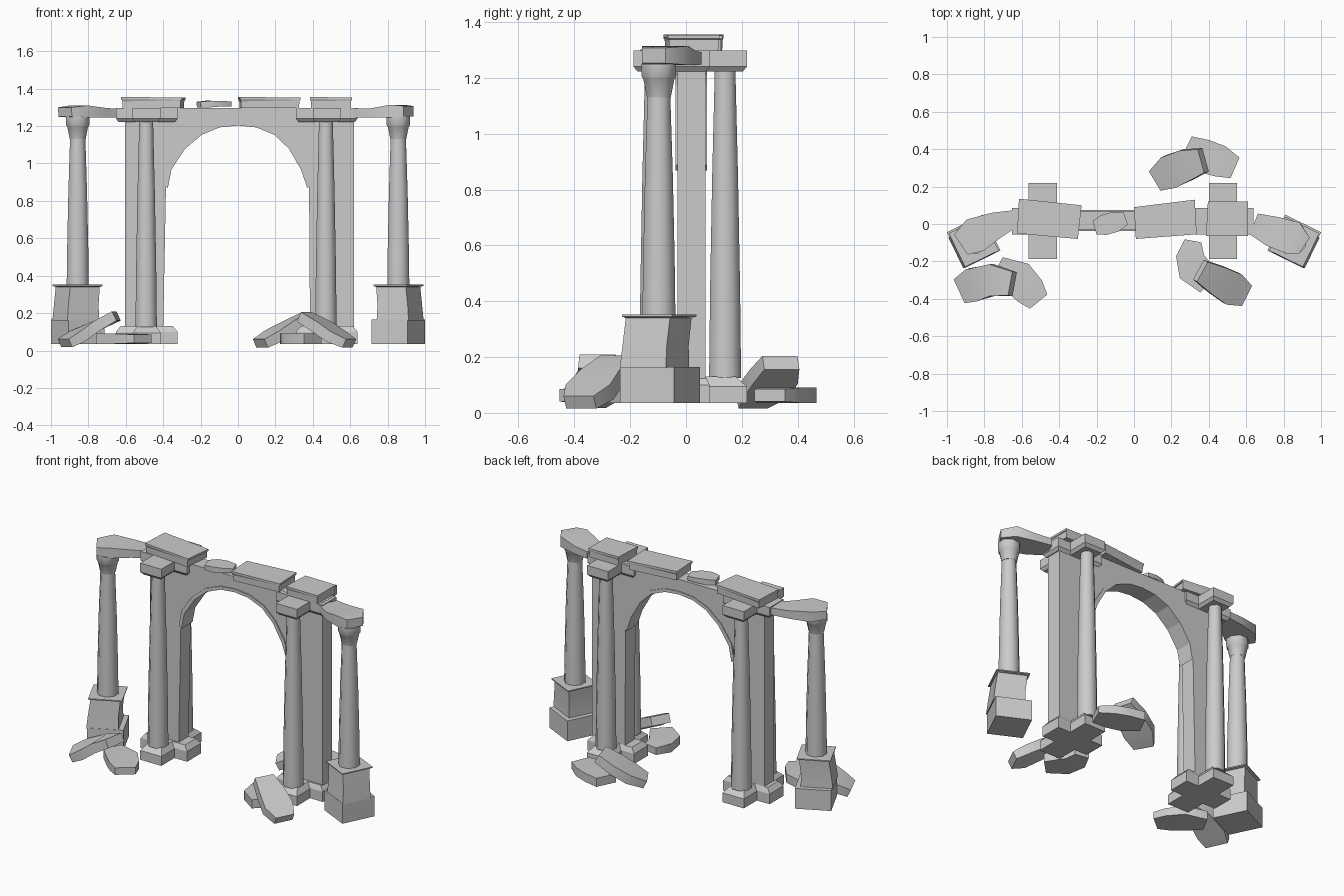
import bpy, bmesh, math
from mathutils import Vector

if "Cube" in bpy.data.objects:
    bpy.data.objects.remove(bpy.data.objects["Cube"])


def loft(name, rings, smooth=None):
    """Bridge a list of equal-length point rings and cap both ends."""
    bm = bmesh.new()
    loops = [[bm.verts.new(p) for p in r] for r in rings]
    n = len(loops[0])
    for a, b in zip(loops, loops[1:]):
        for i in range(n):
            j = (i + 1) % n
            bm.faces.new((a[i], a[j], b[j], b[i]))
    bm.faces.new(loops[0][::-1])
    bm.faces.new(loops[-1])
    bmesh.ops.recalc_face_normals(bm, faces=bm.faces)
    me = bpy.data.meshes.new(name)
    bm.to_mesh(me)
    bm.free()
    ob = bpy.data.objects.new(name, me)
    bpy.context.collection.objects.link(ob)
    if smooth:
        bpy.ops.object.select_all(action='DESELECT')
        ob.select_set(True)
        bpy.context.view_layer.objects.active = ob
        bpy.ops.object.shade_smooth_by_angle(angle=math.radians(smooth))
    return ob


def rect(cx, cy, hx, hy, z, rot=0.0):
    c, s = math.cos(rot), math.sin(rot)
    return [(cx + x * c - y * s, cy + x * s + y * c, z)
            for x, y in ((-hx, -hy), (hx, -hy), (hx, hy), (-hx, hy))]


def turned(name, x, y, profile, sides=8):
    """Round column part from (radius, z) pairs."""
    loft(name, [[(x + r * math.cos((i + .5) * math.tau / sides),
                  y + r * math.sin((i + .5) * math.tau / sides), z)
                 for i in range(sides)] for r, z in profile], 50)


def chunk(name, stations):
    """Broken bent slab; stations are (x, y, z, width, thickness)."""
    pts = [Vector(s[:3]) for s in stations]
    rings = []
    for i, s in enumerate(stations):
        d = (pts[min(i + 1, len(pts) - 1)] - pts[max(i - 1, 0)]).normalized()
        side = d.cross(Vector((0, 0, 1))).normalized()
        up = side.cross(d)
        w, t = s[3] / 2, s[4] / 2
        rings.append([pts[i] + side * a * w + up * b * t
                      for a, b in ((-1, -1), (1, -1), (1, 1), (-1, 1))])
    loft(name, rings, 50)


YC = 0.02

# Arched wall: piers, spandrels and top in one outline
arch = [(-.385, .88), (-.365, .98), (-.29, 1.09), (-.20, 1.165), (-.10, 1.205),
        (0, 1.215), (.10, 1.205), (.20, 1.165), (.28, 1.09), (.345, .98), (.38, .88)]
outline = [(-.605, .12), (-.40, .12)] + arch + [(.385, .12), (.62, .12), (.62, 1.298), (-.605, 1.298)]
loft("arched_wall", [[(x, y, z) for x, z in outline] for y in (-.03, .07)])

# Thin moulding around the arch opening
inner = [(x * .975, z - .012) for x, z in arch]
outer = [(x * 1.025, z + .008) for x, z in arch]
loft("arch_moulding", [[(a[0], -.037, a[1]), (b[0], -.037, b[1]), (b[0], .075, b[1]), (a[0], .075, a[1])]
                       for a, b in zip(inner, outer)])

for side, cx in (("left", -.488), ("right", .475)):
    # Cross-shaped base and capital, each from two tapered blocks
    for arm, hx, hy in (("long", .165, .07), ("cross", .075, .203)):
        loft(f"{side}_base_{arm}", [rect(cx, YC - .005, hx, hy, .035), rect(cx, YC - .005, hx, hy, .095 if arm == "cross" else .10),
                                    rect(cx, YC - .005, hx - .025, hy - .04 if arm == "cross" else hy - .015, .13)])
        loft(f"{side}_capital_{arm}", [rect(cx, YC - .005, hx - .015, hy - .015, 1.222),
                                       rect(cx, YC - .005, hx, hy, 1.24),
                                       rect(cx, YC - .005, hx, hy, 1.297)])
    # Front and back attached columns
    for label, y in (("front", -.11), ("back", .14)):
        turned(f"{side}_{label}_column", cx - .003 if cx < 0 else cx - .005, y,
               [(.062, .125), (.058, .45), (.050, .85), (.040, 1.225)])

# Loose slabs on top of the wall
for name, quad in (
        ("left_top_slab", [(-.615, .135), (-.28, .10), (-.30, -.08), (-.625, -.05)]),
        ("middle_top_slab", [(0, .09), (.325, .13), (.335, -.055), (.01, -.08)]),
        ("right_top_slab", [(.395, .12), (.61, .12), (.61, -.065), (.385, -.065)])):
    mx = sum(p[0] for p in quad) / 4
    my = sum(p[1] for p in quad) / 4
    loft(name, [[(mx + (x - mx) * k, my + (y - my) * k, z + tilt * (x - mx)) for x, y in quad]
                for k, z, tilt in ((.95, 1.296, 0), (.96, 1.335, .02), (1, 1.343, -.02), (1, 1.354, -.01))])
chunk("top_rubble", [(-.21, -.02, 1.315, .075, .03), (-.16, -.005, 1.318, .11, .035),
                     (-.10, .012, 1.32, .11, .03), (-.045, .03, 1.318, .07, .025)])

# Outer columns on broken plinths, mirrored left and right
for side, s in (("left", -1), ("right", 1)):
    x, y, rot = s * .857, -.093, -s * math.radians(26)
    loft(f"{side}_plinth_block", [rect(x, y, .107, .107, .035, rot), rect(x, y, .107, .107, .165, rot)])
    loft(f"{side}_plinth_body", [rect(x + s * .01, y - .02, .095, .092, .16, rot),
                                 rect(x + s * .008, y - .016, .09, .088, .24, rot),
                                 rect(x, y - .005, .088, .088, .34, rot),
                                 rect(x, y - .003, .10, .10, .345, rot),
                                 rect(x, y - .003, .10, .10, .352, rot)], 50)
    turned(f"{side}_outer_column", x, -.097, [(.064, .345), (.061, .55), (.054, .85), (.044, 1.14)])
    turned(f"{side}_outer_capital", x, -.097, [(.046, 1.13), (.060, 1.195), (.067, 1.205), (.067, 1.25)])

# Broken lintels reaching from the wall to the outer columns
chunk("left_lintel", [(-.635, .03, 1.268, .09, .045), (-.735, -.005, 1.272, .14, .05),
                      (-.85, -.06, 1.278, .19, .065), (-.925, -.11, 1.275, .13, .05)])
chunk("right_lintel", [(.64, .0, 1.27, .12, .045), (.74, -.04, 1.27, .165, .05),
                       (.85, -.075, 1.28, .18, .068), (.912, -.115, 1.28, .10, .055)])

# Fallen slabs: one flat and one leaning on it per pile
chunk("left_pile_flat", [(-.73, -.23, .063, .12, .055), (-.62, -.29, .063, .19, .055),
                         (-.555, -.36, .063, .17, .05), (-.51, -.415, .063, .12, .045)])
chunk("left_pile_leaning", [(-.925, -.355, .04, .14, .05), (-.86, -.325, .075, .18, .06),
                            (-.76, -.30, .13, .17, .06), (-.65, -.32, .185, .13, .055)])
chunk("right_pile_flat", [(.315, -.09, .063, .09, .045), (.30, -.17, .063, .15, .055),
                          (.32, -.24, .063, .18, .055), (.40, -.32, .063, .13, .055)])
chunk("right_pile_leaning", [(.595, -.38, .038, .12, .05), (.525, -.345, .075, .18, .06),
                             (.445, -.30, .13, .16, .06), (.355, -.25, .18, .12, .055)])
chunk("back_pile_flat", [(.28, .41, .063, .13, .055), (.37, .365, .063, .18, .055),
                         (.46, .335, .063, .17, .055), (.54, .30, .063, .12, .045)])
chunk("back_pile_leaning", [(.12, .235, .038, .12, .05), (.195, .28, .08, .18, .06),
                            (.28, .315, .13, .17, .06), (.37, .34, .18, .13, .055)])
